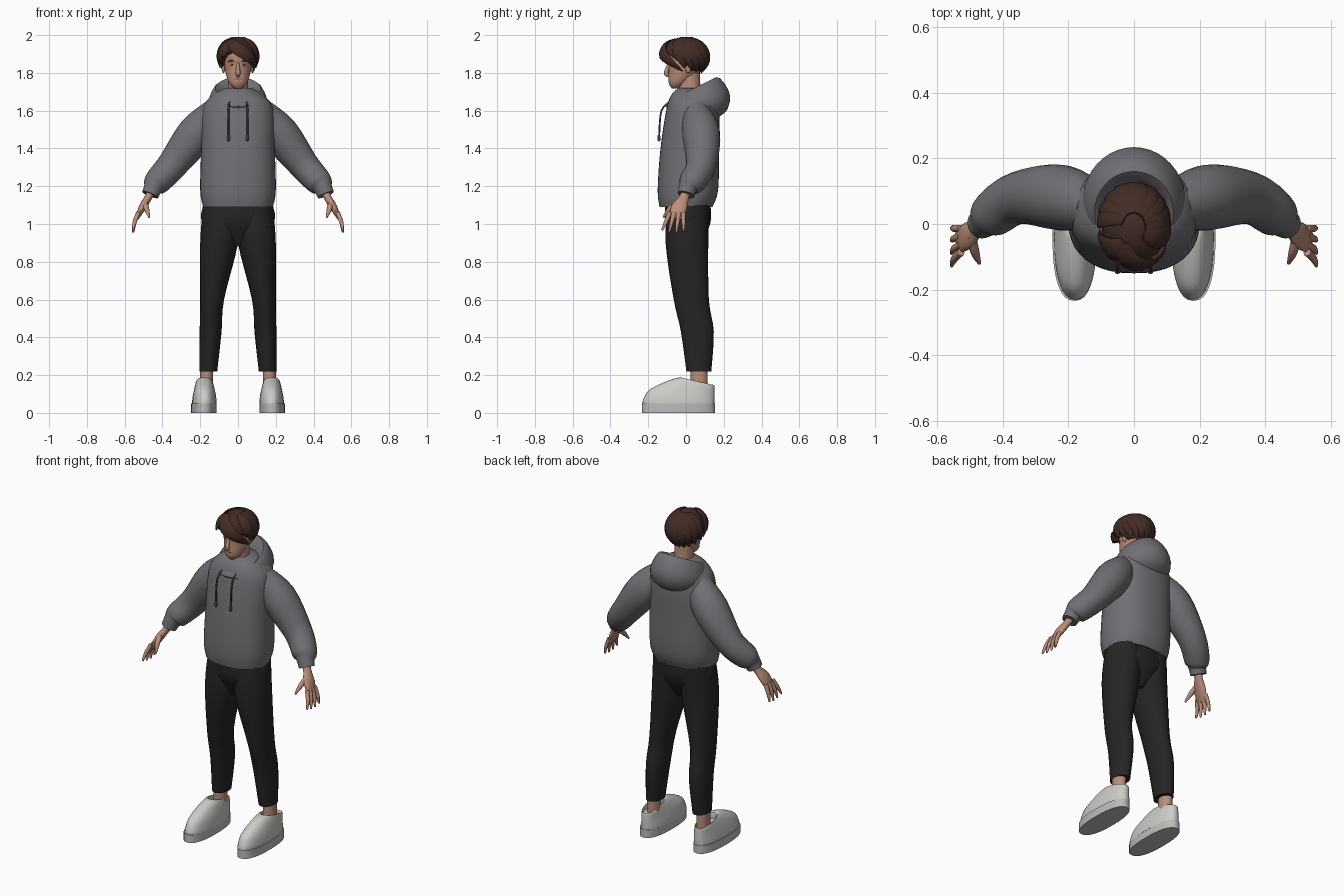
import bpy, bmesh, math
from mathutils import Vector, Matrix

if "Cube" in bpy.data.objects:
    bpy.data.objects.remove(bpy.data.objects["Cube"], do_unlink=True)


def material(name, red, green, blue):
    mat = bpy.data.materials.new(name)
    mat.use_nodes = True
    mat.diffuse_color = (red, green, blue, 1)
    shader = mat.node_tree.nodes["Principled BSDF"]
    shader.inputs["Base Color"].default_value = mat.diffuse_color
    return mat


SKIN = material("skin", .5, .27, .19)
LIPS = material("lips", .36, .15, .11)
EYE_WHITE = material("eye white", .6, .57, .54)
EYE_DARK = material("eye dark", .04, .03, .02)
HAIR = material("brown hair", .055, .025, .018)
HOODIE = material("grey hoodie", .165, .16, .175)
CORD = material("dark cord", .06, .06, .06)
TROUSERS = material("black trousers", .018, .018, .018)
SHOE = material("off white shoe", .6, .6, .58)
SOLE = material("shoe sole", .5, .5, .48)

SIDEWAYS, DEPTHWISE, UP = Vector((1, 0, 0)), Vector((0, 1, 0)), Vector((0, 0, 1))
STEPS = 4


def finish(name, bm, mat, mirror=False):
    mesh = bpy.data.meshes.new(name)
    bmesh.ops.recalc_face_normals(bm, faces=bm.faces)
    bm.to_mesh(mesh)
    bm.free()
    mesh.materials.append(mat)
    mesh.shade_smooth()
    mesh.set_sharp_from_angle(angle=math.radians(50))
    part = bpy.data.objects.new(name, mesh)
    bpy.context.collection.objects.link(part)
    if mirror:
        part.modifiers.new("Mirror", 'MIRROR')
    return part


def spline(before, start, end, after, t):
    # Smooth curve from start to end, guided by the neighbouring values
    leave, arrive = (end - before) / 2, (after - start) / 2
    rise = t * t * (3 - 2 * t)
    return (start + (end - start) * rise + leave * t * (1 - t) ** 2
            - arrive * t * t * (1 - t))


def smooth_rings(rings):
    last = len(rings) - 1
    result = []
    for i in range(last):
        near = [rings[max(i - 1, 0)], rings[i], rings[i + 1], rings[min(i + 2, last)]]
        for step in range(STEPS):
            result.append([spline(*values, step / STEPS) for values in zip(*near)])
    return result + [rings[last]]


def loft(name, rings, mat, axis=None, ref=SIDEWAYS, about=None, sides=24, power=2, mirror=False):
    # Each ring holds x, y, z, two radii and a slope along y; a round ring needs one radius
    full = []
    for x, y, z, radius, *rest in rings:
        other, slope = (rest + [0, 0])[:2] if rest else (radius, 0)
        full.append((x, y, z, radius, other, slope))
    rings = smooth_rings(full)
    centres = [Vector(ring[:3]) for ring in rings]
    bm = bmesh.new()
    loops = []
    for i, centre in enumerate(centres):
        along = axis or (centres[min(i + 1, len(rings) - 1)] - centres[max(i - 1, 0)]).normalized()
        across = centre - about if about else ref
        across = (across - along * across.dot(along)).normalized()
        beside = along.cross(across)
        *_, wide, deep, slope = rings[i]
        loop = []
        for k in range(sides):
            angle = math.tau * k / sides
            c, s = [math.copysign(abs(f) ** (2 / power), f)
                    for f in (math.cos(angle), math.sin(angle))]
            offset = across * wide * c + beside * deep * s
            offset.z += slope * offset.y
            loop.append(bm.verts.new(centre + offset))
        loops.append(loop)
    for lower, upper in zip(loops, loops[1:]):
        for k in range(sides):
            bm.faces.new((lower[k - 1], lower[k], upper[k], upper[k - 1]))
    bm.faces.new(loops[0])
    bm.faces.new(loops[-1])
    return finish(name, bm, mat, mirror)


def stack(name, rings, mat, x=0, **options):
    # Level rings given as height, y, half width, half depth and slope
    return loft(name, [(x, y, z, *size) for z, y, *size in rings], mat, axis=UP, **options)


def ellipsoid(name, centre, size, mat, mirror=False, cut=None):
    bm = bmesh.new()
    place = Matrix.Translation(centre) @ Matrix.Diagonal((*size, 1))
    bmesh.ops.create_uvsphere(bm, u_segments=32, v_segments=16, radius=1, matrix=place)
    if cut:
        bmesh.ops.bisect_plane(bm, geom=bm.verts[:] + bm.edges[:] + bm.faces[:],
                               plane_co=cut[0], plane_no=cut[1], clear_inner=True)
    return finish(name, bm, mat, mirror)


# Hoodie body, sleeves puffed above the cuffs, and folded-down hood
stack("hoodie_body", [
    (1.09, 0, .185, .14), (1.18, .01, .2, .16), (1.4, .02, .195, .155),
    (1.6, .035, .19, .14), (1.68, .035, .14, .115), (1.72, .03, .07, .07)],
    HOODIE, sides=40, power=2.3)
loft("sleeves", [
    (.12, .05, 1.6, .07), (.22, .08, 1.48, .1), (.35, .08, 1.31, .08),
    (.43, .03, 1.22, .07), (.45, .01, 1.19, .05), (.465, 0, 1.155, .045)],
    HOODIE, ref=DEPTHWISE, mirror=True)
stack("hood", [
    (1.66, .02, .08, .08, .3), (1.715, .035, .12, .125, .5), (1.66, .06, .155, .17, .2),
    (1.61, .06, .155, .16, 0), (1.57, .04, .13, .14, 0)], HOODIE, sides=40)

# Drawcords with thick ends
loft("drawcords", [(.045, -.08, 1.65, .005), (.05, -.13, 1.6, .005), (.05, -.142, 1.47, .005)],
     CORD, sides=10, mirror=True)
ellipsoid("cord_ends", (.05, -.143, 1.455), (.009, .009, .018), CORD, mirror=True)

# Trousers
stack("trouser_hips", [(1.1, .01, .185, .12), (1, .01, .185, .118), (.88, .01, .03, .06)],
      TROUSERS, sides=32)
loft("trouser_legs", [
    (.09, .015, 1.1, .095, .11), (.1, .005, .9, .1, .113), (.137, .028, .6, .063, .093),
    (.145, .06, .43, .058, .087), (.157, .068, .22, .047, .066)],
    TROUSERS, axis=UP, mirror=True)

# Ankles and shoes
stack("ankles", [(.1, .07, .035, .045), (.25, .07, .035, .045)], SKIN, x=.167, mirror=True)
stack("soles", [(0, -.04, .067, .194), (.05, -.04, .067, .194)],
      SOLE, x=.181, sides=32, power=2.4, mirror=True)
stack("shoe_uppers", [
    (.045, -.04, .065, .191), (.07, -.036, .064, .187, -.05), (.107, -.015, .058, .167, -.14),
    (.167, .06, .042, .09, -.24), (.14, .065, .034, .078, -.1)],
    SHOE, x=.178, sides=32, power=2.3, mirror=True)

# Hands, with fingers fanned along the knuckle line
loft("palms", [
    (.455, 0, 1.18, .028, .022), (.475, -.01, 1.14, .026, .02), (.505, -.035, 1.09, .042, .02),
    (.535, -.053, 1.03, .036, .01)], SKIN, ref=DEPTHWISE, sides=16, mirror=True)
for i, label in enumerate(("index", "middle", "ring", "little")):
    spread = .024 * (i - 1.5)
    tip = .955 + .3 * abs(spread - .01) ** 1.0 * abs(spread) / .04
    loft(label + "_fingers", [
        (.527, spread - .05, 1.06, .012), (.547, spread * 1.3 - .06, 1.01, .011),
        (.555, spread * 1.6 - .07, tip, .005)], SKIN, sides=10, mirror=True)
loft("thumbs", [(.495, -.035, 1.12, .014), (.484, -.085, 1.08, .014), (.47, -.12, 1.035, .005)],
     SKIN, sides=10, mirror=True)

# Neck, head and face
stack("neck", [(1.6, .03, .065, .065), (1.68, .02, .055, .058), (1.8, .015, .052, .06)], SKIN)
stack("head", [
    (1.718, -.055, .02, .02), (1.75, -.04, .05, .052), (1.83, 0, .071, .091),
    (1.92, 0, .074, .094), (1.98, 0, .02, .03)], SKIN, sides=32)
loft("nose", [(0, -.088, 1.855, .006), (0, -.105, 1.8, .013), (0, -.09, 1.785, .008)],
     SKIN, sides=14)
ellipsoid("ears", (.077, .012, 1.83), (.01, .018, .03), SKIN, mirror=True)
ellipsoid("eyes", (.03, -.077, 1.843), (.014, .009, .006), EYE_WHITE, mirror=True)
ellipsoid("irises", (.03, -.084, 1.843), (.005, .004, .005), EYE_DARK, mirror=True)
ellipsoid("lips", (0, -.085, 1.768), (.022, .009, .007), LIPS)
loft("eyebrows", [(.014, -.089, 1.858, .003), (.034, -.083, 1.865, .004),
                  (.052, -.069, 1.86, .002)], HAIR, ref=UP, sides=8, mirror=True)

# Hair cap, cut along a hairline that slopes down to the nape
CROWN, CAP = Vector((0, -.008, 1.885)), Vector((.098, .12, .105))
cap = ellipsoid("hair_cap", CROWN, CAP, HAIR, cut=((0, -.1, 1.905), (0, .6, .8)))
shell = cap.modifiers.new("Thickness", 'SOLIDIFY')
shell.thickness = .024
shell.offset = -1


def lock(name, root, tip, width):
    # A tapered strand over the cap, from root to tip as (turn from the front, height) in degrees
    rings = []
    for i in range(STEPS + 1):
        t = i / STEPS
        turn, height = [math.radians(a + (b - a) * t) for a, b in zip(root, tip)]
        reach = math.cos(height)
        spot = CROWN + CAP * Vector((math.sin(turn) * reach, -math.cos(turn) * reach,
                                     math.sin(height))) * (1 + .12 * t * t)
        swell = math.sin(math.pi * (.15 + .82 * t))
        rings.append((*spot, .013 * swell, width * swell))
    loft(name, rings, HAIR, about=CROWN, sides=12)


# Fringe parted on the right and swept to the left
for i in range(6):
    lock("fringe_lock", (-35, 60), (15 + 14 * i, -5 - 7 * i), .032)
for i in range(3):
    lock("right_fringe_lock", (-40, 60), (-45 - 20 * i, -10 * i), .03)

# Strands swirling over the crown, sides and nape
for i in range(10):
    turn = 90 + 20 * i
    lock("crown_strand", (turn - 30, 70), (turn, -30 + 20 * math.cos(math.radians(turn))), .036)
